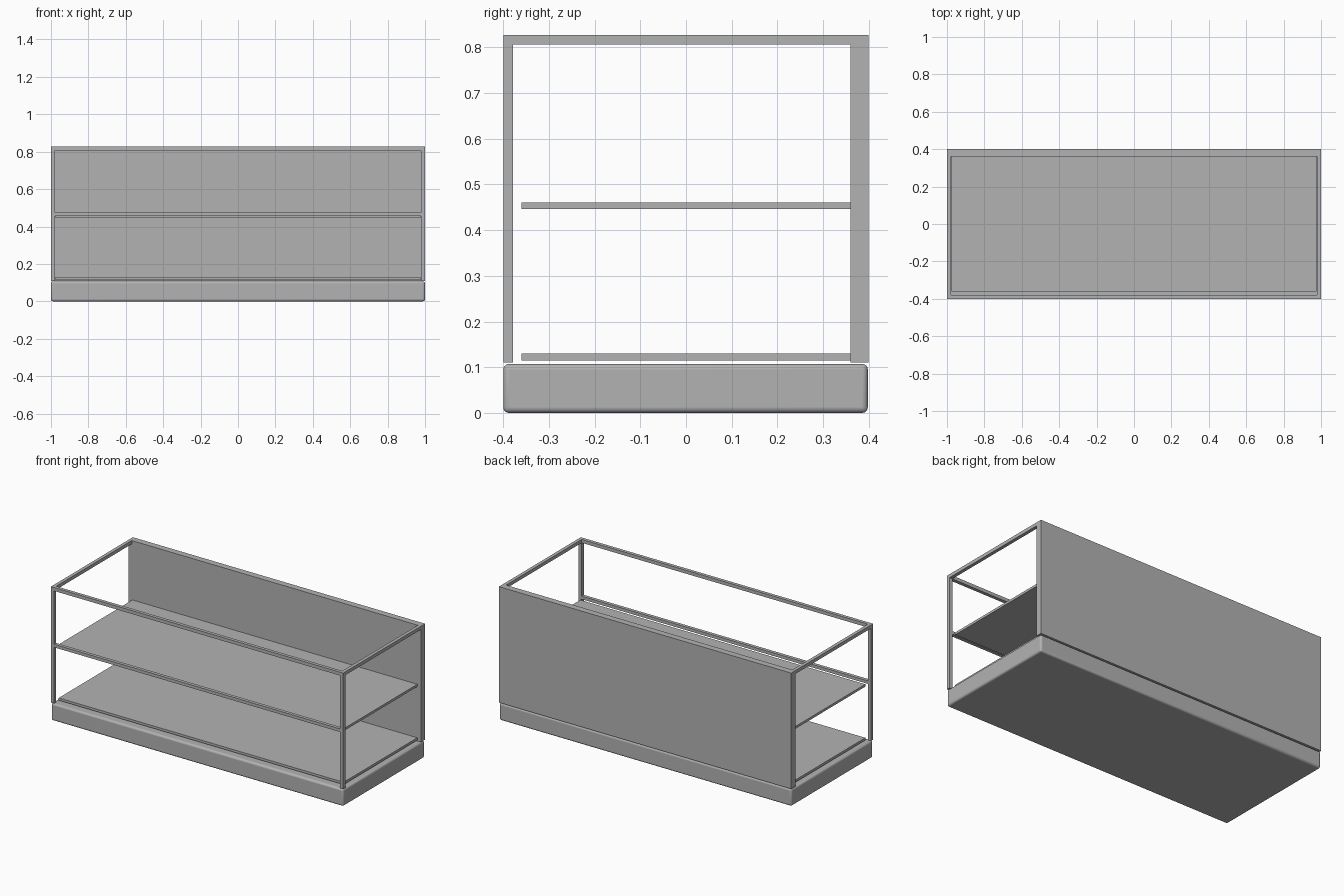
import bpy

cube = bpy.data.objects.get("Cube")
if cube:
    bpy.data.objects.remove(cube, do_unlink=True)

grey = bpy.data.materials.new("plain grey")
grey.use_nodes = True
colour = (0.45, 0.45, 0.45, 1)
grey.diffuse_color = colour
grey.node_tree.nodes["Principled BSDF"].inputs["Base Color"].default_value = colour


def box(name, x, y, z, bevel=0):
    """Box spanning the (low, high) pairs given for each axis."""
    spans = (x, y, z)
    bpy.ops.mesh.primitive_cube_add(size=1, location=[(a + b) / 2 for a, b in spans])
    ob = bpy.context.object
    ob.name = name
    ob.scale = [b - a for a, b in spans]
    bpy.ops.object.transform_apply(location=False, rotation=False, scale=True)
    ob.data.materials.append(grey)
    if bevel:
        mod = ob.modifiers.new("rounded edges", "BEVEL")
        mod.width = bevel
        mod.segments = 4
        bpy.ops.object.shade_smooth_by_angle()
    return ob


W, D, H = 1.0, 0.4, 0.827     # half width, half depth, height
BAR = 0.021                   # frame bar thickness
BASE, FRAME = 0.107, 0.11     # top of plinth, bottom of frame
BACK = 0.36                   # inner face of back panel
full = (-W, W)
front = (-D, -D + BAR)

# Plinth and back panel
box("base", full, (-D, D - 0.002), (0, BASE), bevel=0.012)
box("back_panel", full, (BACK, D), (FRAME, H))

# Shelves
inner = (-W + 0.025, W - 0.025)
box("lower_shelf", inner, (-BACK, BACK), (0.115, 0.13))
box("middle_shelf", inner, (-BACK, BACK), (0.446, 0.461))

# Front rails
box("front_top_rail", full, front, (H - BAR, H))
box("front_middle_rail", full, front, (0.457, 0.476))

# Posts and top side rails
for side, x in (("right", (-W, -W + BAR)), ("left", (W - BAR, W))):
    box(side + "_front_post", x, front, (FRAME, H - BAR))
    box(side + "_top_rail", x, (-D + BAR, BACK), (H - BAR, H))
